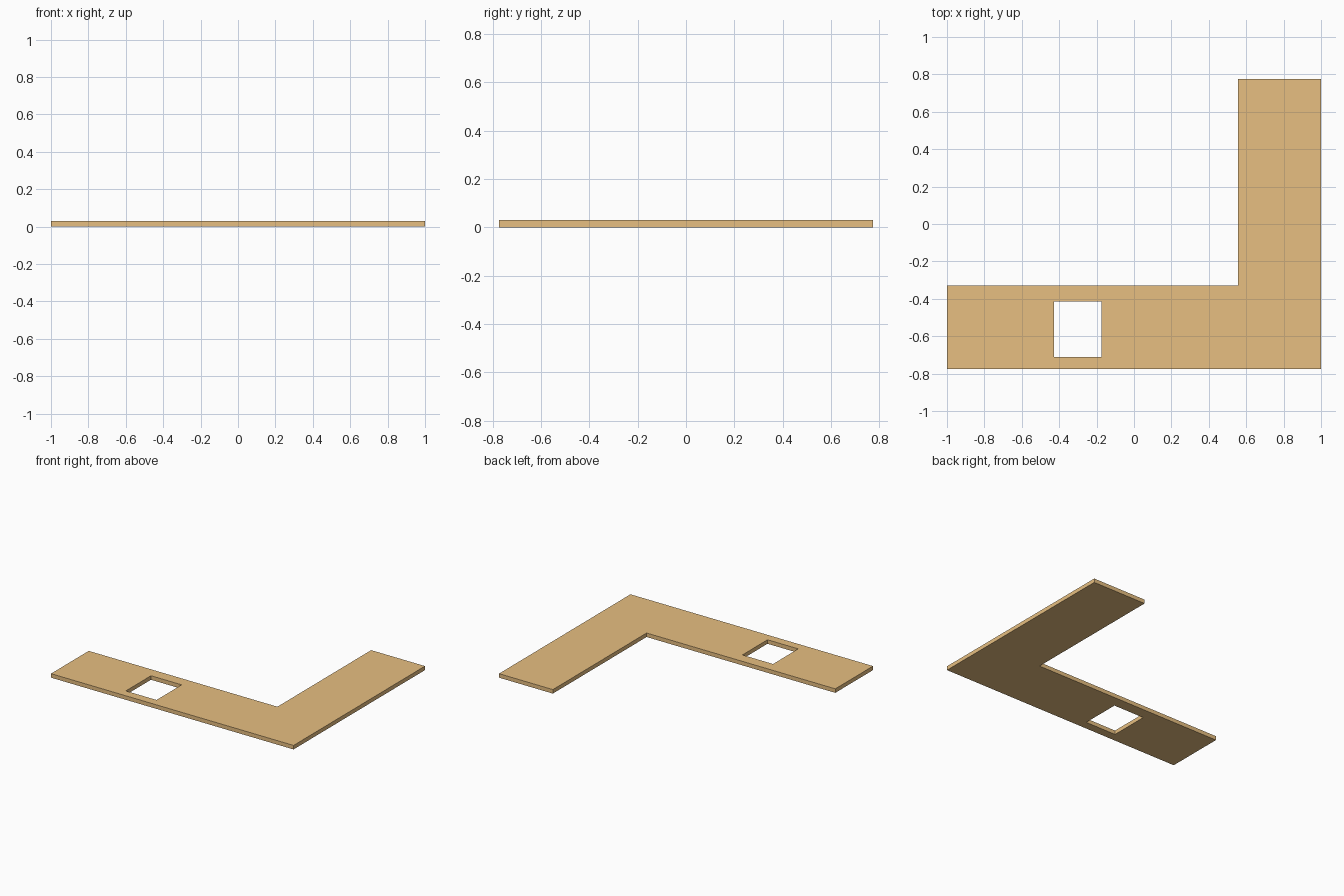
import bpy, bmesh

if "Cube" in bpy.data.objects:
    bpy.data.objects.remove(bpy.data.objects["Cube"])

THICK = 0.03


def add_loop(bm, points):
    verts = [bm.verts.new((x, y, 0)) for x, y in points]
    return [bm.edges.new((a, b)) for a, b in zip(verts, verts[1:] + verts[:1])]


# L-shaped outline and the rectangular cut-out in its long arm
outline = [(-1, -0.774), (1, -0.774), (1, 0.774),
           (0.556, 0.774), (0.556, -0.33), (-1, -0.33)]
hole = [(-0.428, -0.71), (-0.175, -0.71), (-0.175, -0.414), (-0.428, -0.414)]

bm = bmesh.new()
edges = add_loop(bm, outline) + add_loop(bm, hole)
bmesh.ops.triangle_fill(bm, edges=edges, use_beauty=True, normal=(0, 0, 1))
for f in bm.faces:
    f.normal_update()
    if f.normal.z < 0:
        f.normal_flip()

mesh = bpy.data.meshes.new("corner_panel")
bm.to_mesh(mesh)
bm.free()
panel = bpy.data.objects.new("corner_panel", mesh)
bpy.context.collection.objects.link(panel)

# Panel thickness, standing on z = 0
panel.location.z = THICK / 2
solid = panel.modifiers.new("thickness", 'SOLIDIFY')
solid.thickness = THICK
solid.offset = 0

# Orange-brown finish
mat = bpy.data.materials.new("warm_brown")
mat.diffuse_color = (0.8, 0.52, 0.22, 1)
mat.use_nodes = True
mat.node_tree.nodes["Principled BSDF"].inputs["Base Color"].default_value = mat.diffuse_color
mesh.materials.append(mat)
